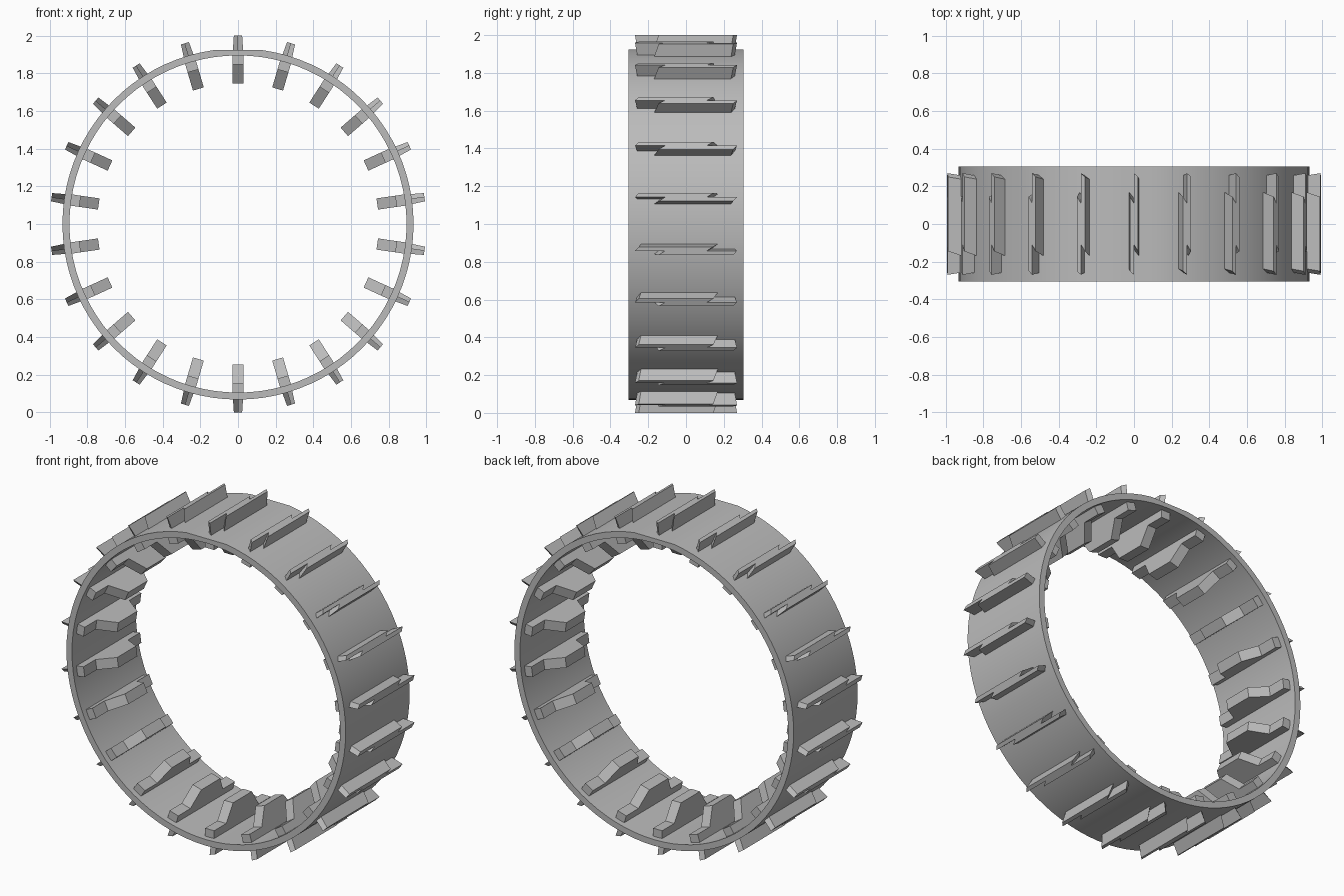
import bpy, bmesh, math
from mathutils import Matrix, Vector

COUNT = 22          # lugs around the band
R_OUT, R_IN, HALF_W = 0.932, 0.895, 0.305

cube = bpy.data.objects.get("Cube")
if cube:
    bpy.data.objects.remove(cube, do_unlink=True)

grey = bpy.data.materials.new("track_grey")
grey.use_nodes = True
grey.diffuse_color = (0.5, 0.5, 0.5, 1)
grey.node_tree.nodes["Principled BSDF"].inputs["Base Color"].default_value = (0.5, 0.5, 0.5, 1)


def finish(bm, name):
    bmesh.ops.recalc_face_normals(bm, faces=bm.faces)
    mesh = bpy.data.meshes.new(name)
    bm.to_mesh(mesh)
    bm.free()
    mesh.materials.append(grey)
    obj = bpy.data.objects.new(name, mesh)
    bpy.context.collection.objects.link(obj)
    return obj


def prism(bm, side_a, side_b):
    """Solid joining two matching outlines."""
    a = [bm.verts.new(p) for p in side_a]
    b = [bm.verts.new(p) for p in side_b]
    bm.faces.new(a)
    bm.faces.new(b[::-1])
    for i in range(len(a)):
        j = (i + 1) % len(a)
        bm.faces.new((a[i], b[i], b[j], a[j]))


def ring_of(bm, name):
    """Repeat one lug, modelled at the top, all around the band."""
    source = bm.verts[:] + bm.edges[:] + bm.faces[:]
    for i in range(1, COUNT):
        copy = bmesh.ops.duplicate(bm, geom=source)["geom"]
        verts = [g for g in copy if isinstance(g, bmesh.types.BMVert)]
        bmesh.ops.rotate(bm, verts=verts, cent=(0, 0, 0),
                         matrix=Matrix.Rotation(math.tau * i / COUNT, 3, 'Y'))
    bmesh.ops.translate(bm, verts=bm.verts, vec=(0, 0, 1))
    return finish(bm, name)


# Band, with one flat stretch on the outside at the top
bm = bmesh.new()
steps = COUNT * 4
flat = R_OUT * math.cos(math.pi / COUNT)
loops = []
for i in range(steps):
    a = math.tau * i / steps
    s, c = math.sin(a), math.cos(a)
    outer_z = min(R_OUT * c, flat)
    section = [(R_OUT * s, -HALF_W, outer_z), (R_OUT * s, HALF_W, outer_z),
               (R_IN * s, HALF_W, R_IN * c), (R_IN * s, -HALF_W, R_IN * c)]
    loops.append([bm.verts.new(Vector(p) + Vector((0, 0, 1))) for p in section])
for i in range(steps):
    p, q = loops[i], loops[(i + 1) % steps]
    for k in range(4):
        m = (k + 1) % 4
        bm.faces.new((p[k], p[m], q[m], q[k]))
band = finish(bm, "band")
bpy.ops.object.select_all(action='DESELECT')
band.select_set(True)
bpy.context.view_layer.objects.active = band
bpy.ops.object.shade_smooth_by_angle(angle=math.radians(30))

# Outer lugs: two staggered, tapered plates back to back
bm = bmesh.new()
base, tip = 0.912, 1.0
for s in (1, -1):
    inner = [(0, -0.14 * s, base), (0, 0.255 * s, base),
             (0, 0.27 * s, tip), (0, -0.11 * s, tip)]
    outer = [(0.028 * s, -0.175 * s, base), (0.028 * s, 0.235 * s, base),
             (0.022 * s, 0.25 * s, tip), (0.022 * s, -0.145 * s, tip)]
    prism(bm, inner, outer)
ring_of(bm, "outer_lugs")

# Inner guide teeth: low ends, sloping up to a tall middle
bm = bmesh.new()
half = [(0.27, 0.91), (0.27, 0.847), (0.155, 0.847), (0.09, 0.747)]
profile = half + [(-y, z) for y, z in reversed(half)]
prism(bm, [(-0.03, y, z) for y, z in profile], [(0.03, y, z) for y, z in profile])
ring_of(bm, "inner_guide_teeth")
